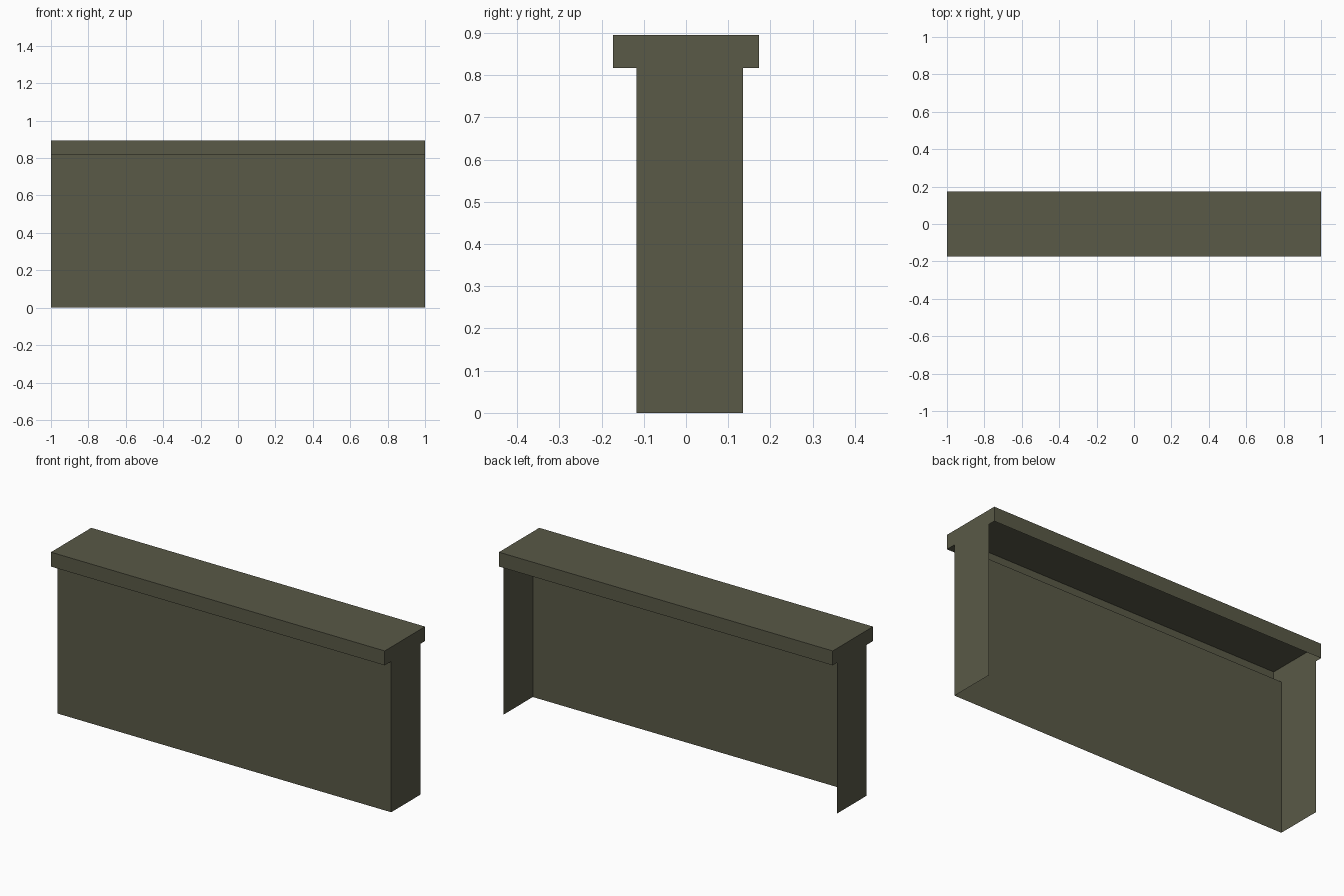
import bpy, bmesh

if "Cube" in bpy.data.objects:
    bpy.data.objects.remove(bpy.data.objects["Cube"])

olive = bpy.data.materials.new("dark olive")
olive.diffuse_color = (0.10, 0.10, 0.063, 1)
olive.use_nodes = True
olive.node_tree.nodes["Principled BSDF"].inputs["Base Color"].default_value = olive.diffuse_color

HALF = 1.0                       # half length along x
FRONT, BACK = -0.117, 0.135      # wall depth
CAP = 0.1725                     # cap half depth
LEDGE, TOP = 0.817, 0.895        # cap underside and top heights


def thin_shell(name, profile, end):
    """Sweep an open (y, z) profile along x and close both ends with a flat panel."""
    bm = bmesh.new()
    for a, b in zip(profile, profile[1:]):
        bm.faces.new([bm.verts.new(p) for p in (
            (-HALF, *a), (HALF, *a), (HALF, *b), (-HALF, *b))])
    for side in (-1, 1):
        pts = end if side > 0 else end[::-1]
        bm.faces.new([bm.verts.new((side * HALF, y, z)) for y, z in pts])
    bmesh.ops.remove_doubles(bm, verts=bm.verts, dist=1e-5)
    mesh = bpy.data.meshes.new(name)
    bm.to_mesh(mesh)
    bm.free()
    mesh.materials.append(olive)
    obj = bpy.data.objects.new(name, mesh)
    bpy.context.collection.objects.link(obj)
    return obj


# Front wall with two side panels, open at the back and bottom
thin_shell("counter_walls",
           [(FRONT, 0), (FRONT, LEDGE)],
           [(FRONT, 0), (BACK, 0), (BACK, LEDGE), (FRONT, LEDGE)])

# Hollow cap: front underside strip, front, top and back faces, flush ends
thin_shell("counter_top",
           [(FRONT, LEDGE), (-CAP, LEDGE), (-CAP, TOP), (CAP, TOP), (CAP, LEDGE)],
           [(-CAP, LEDGE), (CAP, LEDGE), (CAP, TOP), (-CAP, TOP)])
